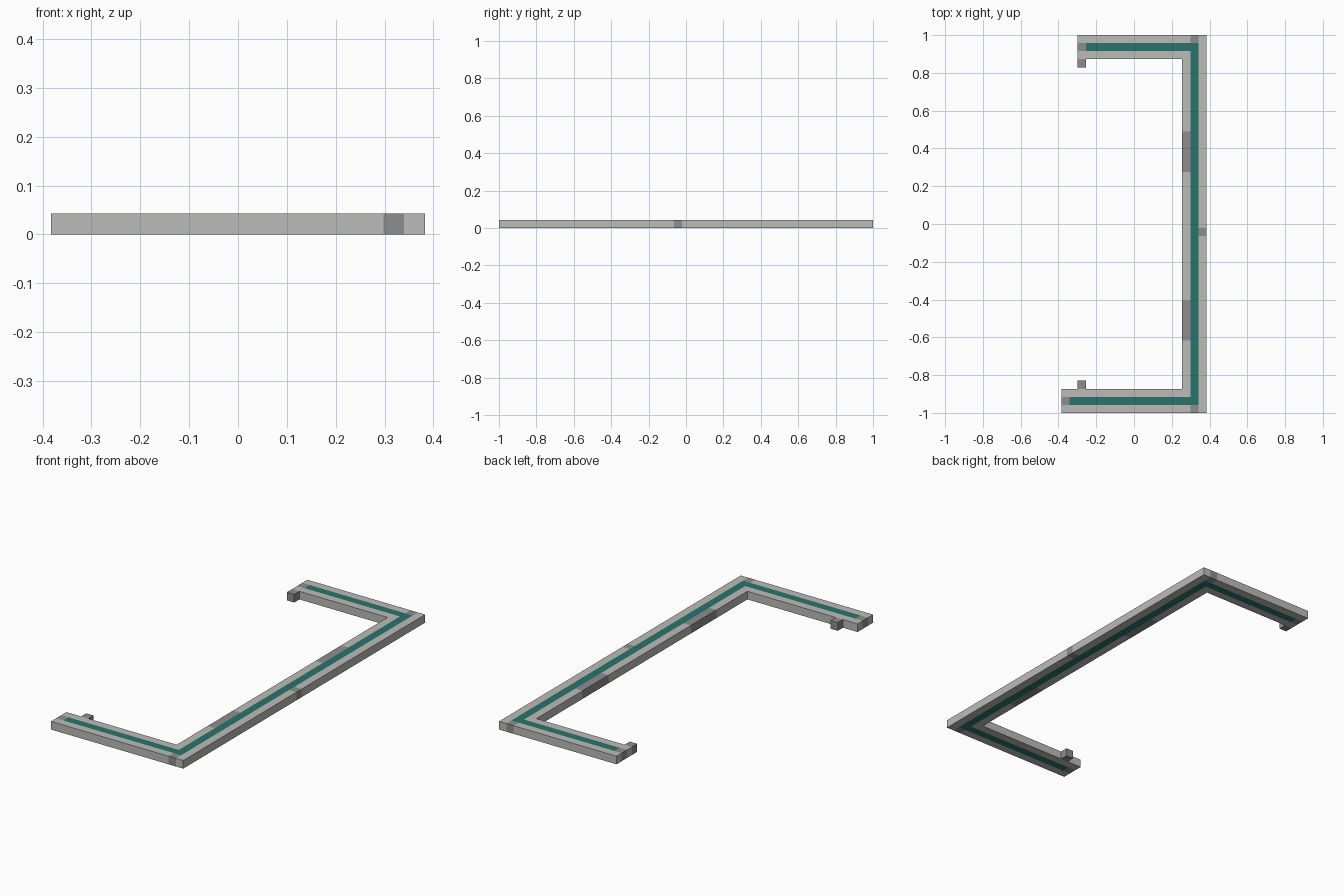
import bpy, bmesh

cube = bpy.data.objects.get("Cube")
if cube:
    bpy.data.objects.remove(cube)

# The plan is laid out on a grid of 18 x 47 square cells, one cell high
COLS, ROWS = 18, 47
U = 2 / ROWS


def material(name, rgb):
    m = bpy.data.materials.new(name)
    m.use_nodes = True
    m.diffuse_color = (*rgb, 1)
    m.node_tree.nodes["Principled BSDF"].inputs["Base Color"].default_value = (*rgb, 1)
    return m


LIGHT = material("light grey", (0.50, 0.50, 0.47))
DARK = material("dark grey", (0.27, 0.27, 0.27))
TEAL = material("teal", (0.023, 0.17, 0.15))


def prism(name, mat, outline):
    """Extrude a plan outline, given in grid cells, one cell upward."""
    bm = bmesh.new()
    base = bm.faces.new([bm.verts.new(((c - COLS / 2) * U, (r - ROWS / 2) * U, 0))
                         for c, r in outline])
    top = bmesh.ops.extrude_face_region(bm, geom=[base], use_keep_orig=True)["geom"]
    bmesh.ops.translate(bm, vec=(0, 0, U),
                        verts=[g for g in top if isinstance(g, bmesh.types.BMVert)])
    bmesh.ops.recalc_face_normals(bm, faces=bm.faces)
    mesh = bpy.data.meshes.new(name)
    bm.to_mesh(mesh)
    bm.free()
    mesh.materials.append(mat)
    bpy.context.collection.objects.link(bpy.data.objects.new(name, mesh))


def block(name, mat, c, r, width=1, depth=1):
    prism(name, mat, [(c, r), (c + width, r), (c + width, r + depth), (c, r + depth)])


# Teal strip running through the middle of the long rail and both arms
prism("centre_strip", TEAL, [(1, 1), (17, 1), (17, 46), (3, 46), (3, 45),
                             (16, 45), (16, 2), (1, 2)])

# Outer border
block("front_outer_border", LIGHT, 0, 0, 16)
block("back_outer_border", LIGHT, 2, 46, 14)
block("side_outer_border_front", LIGHT, 17, 0, 1, 22)
block("side_outer_border_back", LIGHT, 17, 23, 1, 24)

# Inner border, turning the corner into each arm
prism("front_inner_border", LIGHT, [(0, 2), (16, 2), (16, 9), (15, 9), (15, 3), (0, 3)])
prism("back_inner_border", LIGHT, [(2, 44), (15, 44), (15, 35), (16, 35), (16, 45), (2, 45)])
block("middle_inner_border", LIGHT, 15, 14, 1, 16)

# Dark inserts in the borders
for side, row in (("front", 9), ("back", 30)):
    block(side + "_inner_insert", DARK, 15, row, 1, 5)
for side, row in (("front", 0), ("back", 46)):
    block(side + "_corner_insert", DARK, 16, row)
block("side_outer_insert", DARK, 17, 22)

# Dark strip ends and the small tabs pointing inward from the arms
for side, col, row, tab_row in (("front", 0, 1, 3), ("back", 2, 45, 43)):
    block(side + "_strip_end", DARK, col, row)
    block(side + "_tab", DARK, 2, tab_row)
